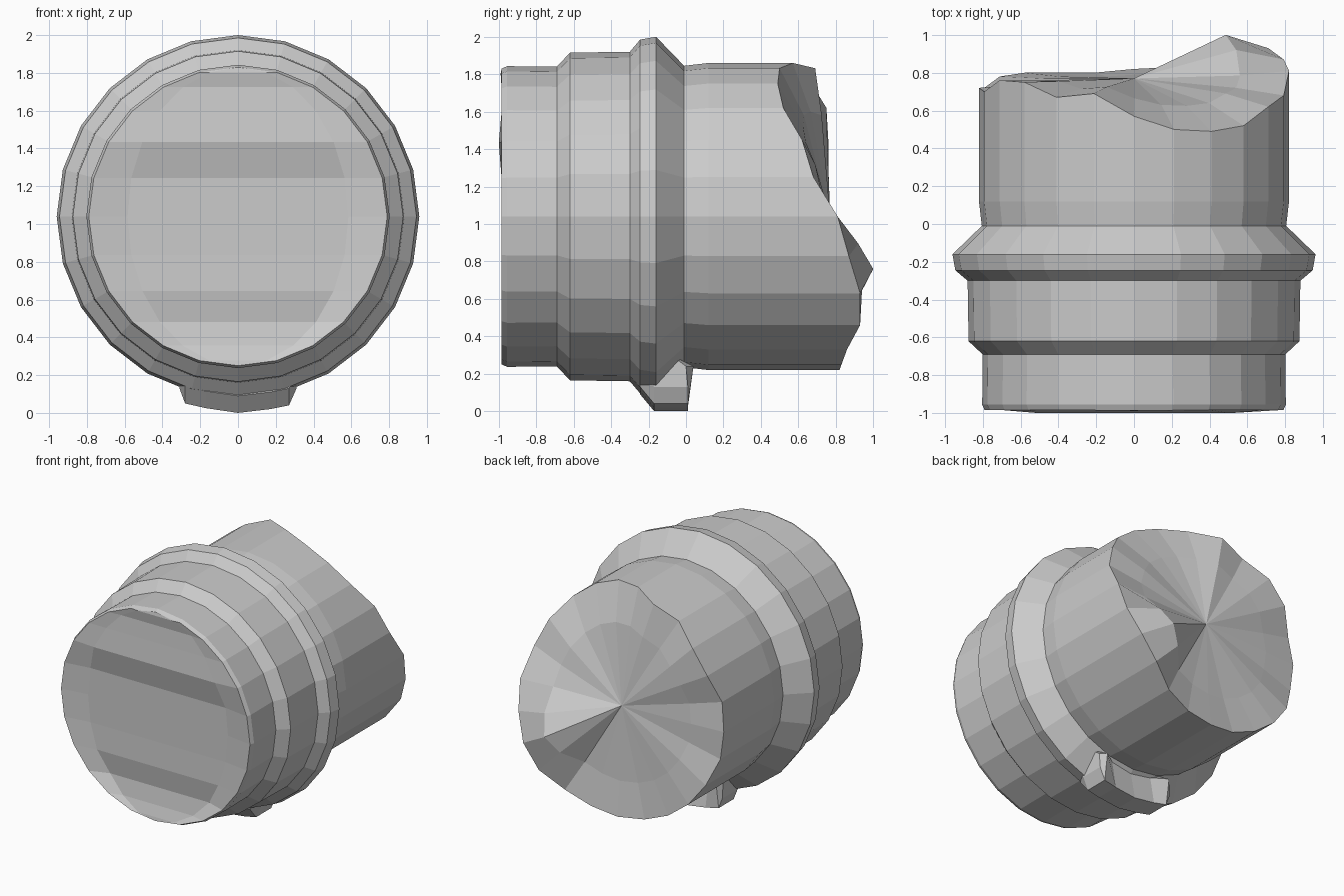
import bpy, bmesh, math

if "Cube" in bpy.data.objects:
    bpy.data.objects.remove(bpy.data.objects["Cube"])

SIDES = 24
CZ = 1.04


def polar(r, k, y):
    a = 2 * math.pi * k / SIDES
    return (r * math.sin(a), y, CZ + r * math.cos(a))


def finish(bm, name):
    bmesh.ops.remove_doubles(bm, verts=bm.verts, dist=0.0005)
    bmesh.ops.recalc_face_normals(bm, faces=bm.faces)
    mesh = bpy.data.meshes.new(name)
    bm.to_mesh(mesh)
    bm.free()
    obj = bpy.data.objects.new(name, mesh)
    bpy.context.collection.objects.link(obj)
    return obj


def add_ring(bm, r, ys):
    return [bm.verts.new(polar(r, k, ys[k])) for k in range(SIDES)]


def bridge(bm, a, b):
    n = len(a)
    for k in range(n):
        bm.faces.new((a[k], a[(k + 1) % n], b[(k + 1) % n], b[k]))


# Stepped round body: (y, radius)
profile = [(-0.985, 0.79), (-0.955, 0.803), (-0.69, 0.80), (-0.62, 0.875),
           (-0.30, 0.88), (-0.245, 0.945), (-0.16, 0.96), (-0.01, 0.805), (0.12, 0.82)]
# Broken rear edge, clockwise from the top
rim_y = [.57, .50, .49, .52, .62, .68, .81, .87, .93, .93, .86, .83,
         .82, .80, .80, .80, .78, .72, .72, .70, .76, .75, .67, .69]
bm = bmesh.new()
rings = [add_ring(bm, r, [y] * SIDES) for y, r in profile]
rings.append(add_ring(bm, 0.82, rim_y))

# Rough rear cap with a raised peak at lower right
inner_y = [0.5 * y + 0.38 for y in rim_y]
inner_y[7], inner_y[8], inner_y[9] = 0.92, 1.0, 0.94
rings.append(add_ring(bm, 0.56, inner_y))
for a, b in zip(rings, rings[1:]):
    bridge(bm, a, b)
centre = bm.verts.new((0, 0.77, CZ))
last = rings[-1]
for k in range(SIDES):
    bm.faces.new((last[k], last[(k + 1) % SIDES], centre))

# Front face with shallow horizontal steps, one row per pair of ring corners
depth = [0, -.99, -.975, -.985, -1.0, -.955, -.955, -.955, -.96, -.935, -.955, -.98, 0]
front = rings[0]
rows = []
for k in range(1, 12):
    left, right = front[SIDES - k], front[k]
    w = right.co.x * 0.74
    rows.append([left] + [bm.verts.new((x, depth[k], right.co.z)) for x in (-w, w)] + [right])
for a, b in zip(rows, rows[1:]):
    for i in range(3):
        bm.faces.new((a[i], a[i + 1], b[i + 1], b[i]))
for tip, row in ((front[0], rows[0]), (front[12], rows[-1])):
    for i in range(3):
        bm.faces.new((tip, row[i], row[i + 1]))
finish(bm, "cylinder_body")

# Lug under the collar: sections (x, bottom z, rear y at the top)
sections = [(-0.31, 0.13, 0.0), (-0.28, 0.05, 0.04), (-0.17, 0.025, -0.03), (0, 0.0, -0.04),
            (0.17, 0.02, -0.03), (0.27, 0.04, 0.04), (0.31, 0.13, 0.0)]
bm = bmesh.new()
loops = []
for x, z, back in sections:
    pts = [(-0.25, 0.20), (-0.245, z + 0.09), (-0.17, z), (0.01, z), (back, 0.24), (-0.08, 0.30)]
    loops.append([bm.verts.new((x, y, h)) for y, h in pts])
for a, b in zip(loops, loops[1:]):
    bridge(bm, a, b)
bm.faces.new(loops[0])
bm.faces.new(loops[-1])
finish(bm, "bottom_lug")
